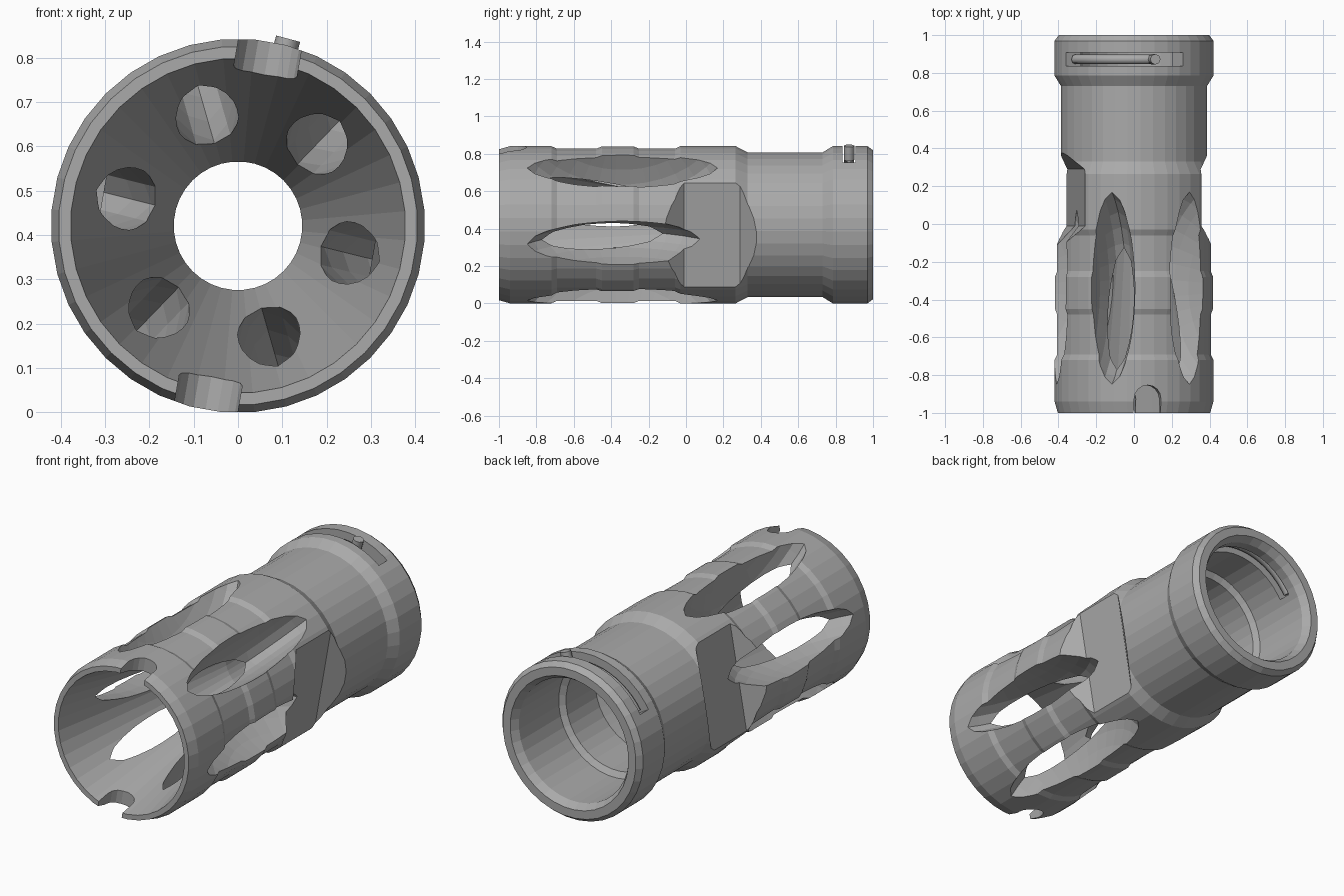
import bpy
import bmesh
from math import sin, cos, pi, radians
from mathutils import Matrix, Vector

if "Cube" in bpy.data.objects:
    bpy.data.objects.remove(bpy.data.objects["Cube"], do_unlink=True)

CENTRE = Vector((0, 0, 0.421))
Y = Vector((0, 1, 0))

steel = bpy.data.materials.new("plain_grey_steel")
steel.use_nodes = True
grey = (0.4, 0.4, 0.4, 1)
steel.diffuse_color = grey
steel.node_tree.nodes["Principled BSDF"].inputs["Base Color"].default_value = grey


def finish(name, bm, matrix):
    bmesh.ops.recalc_face_normals(bm, faces=bm.faces)
    mesh = bpy.data.meshes.new(name)
    bm.to_mesh(mesh)
    bm.free()
    mesh.transform(matrix)
    mesh.materials.append(steel)
    obj = bpy.data.objects.new(name, mesh)
    bpy.context.collection.objects.link(obj)
    return obj


def lathe(name, profile, sides, matrix, closed):
    """Revolve (radius, along) points round the local y axis."""
    bm = bmesh.new()
    rings = []
    for r, along in profile:
        angles = [2 * pi * (i + 0.5) / sides for i in range(sides)]
        rings.append([bm.verts.new((r * cos(a), along, r * sin(a))) for a in angles])
    pairs = list(zip(rings, rings[1:]))
    if closed:
        pairs.append((rings[-1], rings[0]))
    else:
        bm.faces.new(rings[0])
        bm.faces.new(rings[-1])
    for p, q in pairs:
        for i in range(sides):
            j = (i + 1) % sides
            bm.faces.new((p[i], p[j], q[j], q[i]))
    return finish(name, bm, matrix)


def prism(name, outline, start, end, matrix):
    """Extrude an outline in local x, z along local y."""
    bm = bmesh.new()
    face = bm.faces.new([bm.verts.new((x, start, z)) for x, z in outline])
    moved = bmesh.ops.extrude_face_region(bm, geom=[face])["geom"]
    verts = [v for v in moved if isinstance(v, bmesh.types.BMVert)]
    bmesh.ops.translate(bm, verts=verts, vec=(0, end - start, 0))
    return finish(name, bm, matrix)


def frame(x_axis, y_axis, origin):
    cols = Matrix((x_axis, y_axis, x_axis.cross(y_axis))).transposed()
    return Matrix.Translation(origin) @ cols.to_4x4()


def directions(degrees):
    a = radians(degrees)
    return Vector((cos(a), 0, sin(a))), Vector((-sin(a), 0, cos(a)))


def cut(target, cutter):
    cutter.hide_render = True
    mod = target.modifiers.new("cut", "BOOLEAN")
    mod.operation = "DIFFERENCE"
    mod.solver = "EXACT"
    mod.object = cutter
    bpy.context.view_layer.objects.active = target
    bpy.ops.object.modifier_apply(modifier=mod.name)
    bpy.data.objects.remove(cutter, do_unlink=True)


# Hollow body: stepped outside, flared front cone, rear socket
outside = [(0.405, -1), (0.422, -0.94), (0.422, -0.72), (0.408, -0.69),
           (0.408, -0.48), (0.42, -0.45), (0.42, -0.28), (0.408, -0.25),
           (0.408, -0.06), (0.422, -0.03), (0.422, 0.265), (0.388, 0.33),
           (0.388, 0.73), (0.422, 0.785), (0.422, 0.97), (0.40, 1)]
inside = [(0.355, 1), (0.33, 0.96), (0.33, 0.62), (0.30, 0.6), (0.30, 0.35),
          (0.145, 0.3), (0.145, 0.1), (0.378, -1)]
body = lathe("body", outside + inside, 36, Matrix.Translation(CENTRE), True)

# Six long vents milled by a round-edged disc
half = [(0.62, 0), (0.59, 0.04), (0.54, 0.068), (0.46, 0.098), (0.35, 0.125), (0.25, 0.14)]
disc = [(r, -w) for r, w in reversed(half)] + [(r, w) for r, w in half[1:]]
for k in range(6):
    out, side = directions(46 + 60 * k)
    place = frame(out, side, CENTRE + out * 0.773 - Y * 0.34)
    cut(body, lathe("vent_cutter", disc, 40, place, False))

# Two wrench flats with sloped ends, and two front notches square to them
flat = [(0.312, 0.01), (0.312, -0.29), (0.46, -0.46), (0.46, 0.18)]
notch = [(0.072, -0.2), (0.072, 0)]
notch += [(0.072 * cos(pi * i / 8), 0.072 * sin(pi * i / 8)) for i in range(1, 8)]
notch += [(-0.072, 0), (-0.072, -0.2)]
for turn in (0, 180):
    out, side = directions(turn - 10)
    cut(body, prism("flat_cutter", flat, -0.5, 0.5, frame(out, side, CENTRE)))
    out, side = directions(turn + 80)
    cut(body, prism("notch_cutter", notch, 0.2, 0.6,
                    frame(side, out, CENTRE - Y * 0.925)))

# Curved window in the rear collar
arc = [radians(52 + 97 * i / 12) for i in range(13)]
window = [(0.5 * cos(a), 0.5 * sin(a)) for a in arc]
window += [(0.25 * cos(a), 0.25 * sin(a)) for a in reversed(arc)]
cut(body, prism("window_cutter", window, 0.837, 0.907, Matrix.Translation(CENTRE)))


# Spring wire lying in the window, with its end bent outward
def wire(name, points, radius):
    curve = bpy.data.curves.new(name, "CURVE")
    curve.dimensions = "3D"
    curve.bevel_depth = radius
    curve.bevel_resolution = 2
    curve.use_fill_caps = True
    spline = curve.splines.new("POLY")
    spline.points.add(len(points) - 1)
    for p, co in zip(spline.points, points):
        p.co = (*co, 1)
    curve.materials.append(steel)
    obj = bpy.data.objects.new(name, curve)
    bpy.context.collection.objects.link(obj)


def on_ring(degrees, r):
    return CENTRE + directions(degrees)[0] * r + Y * 0.872


wire("spring_wire", [on_ring(147 - 72 * i / 12, 0.37) for i in range(13)], 0.026)
wire("wire_end_pin", [on_ring(75, 0.36), on_ring(75, 0.437)], 0.028)
